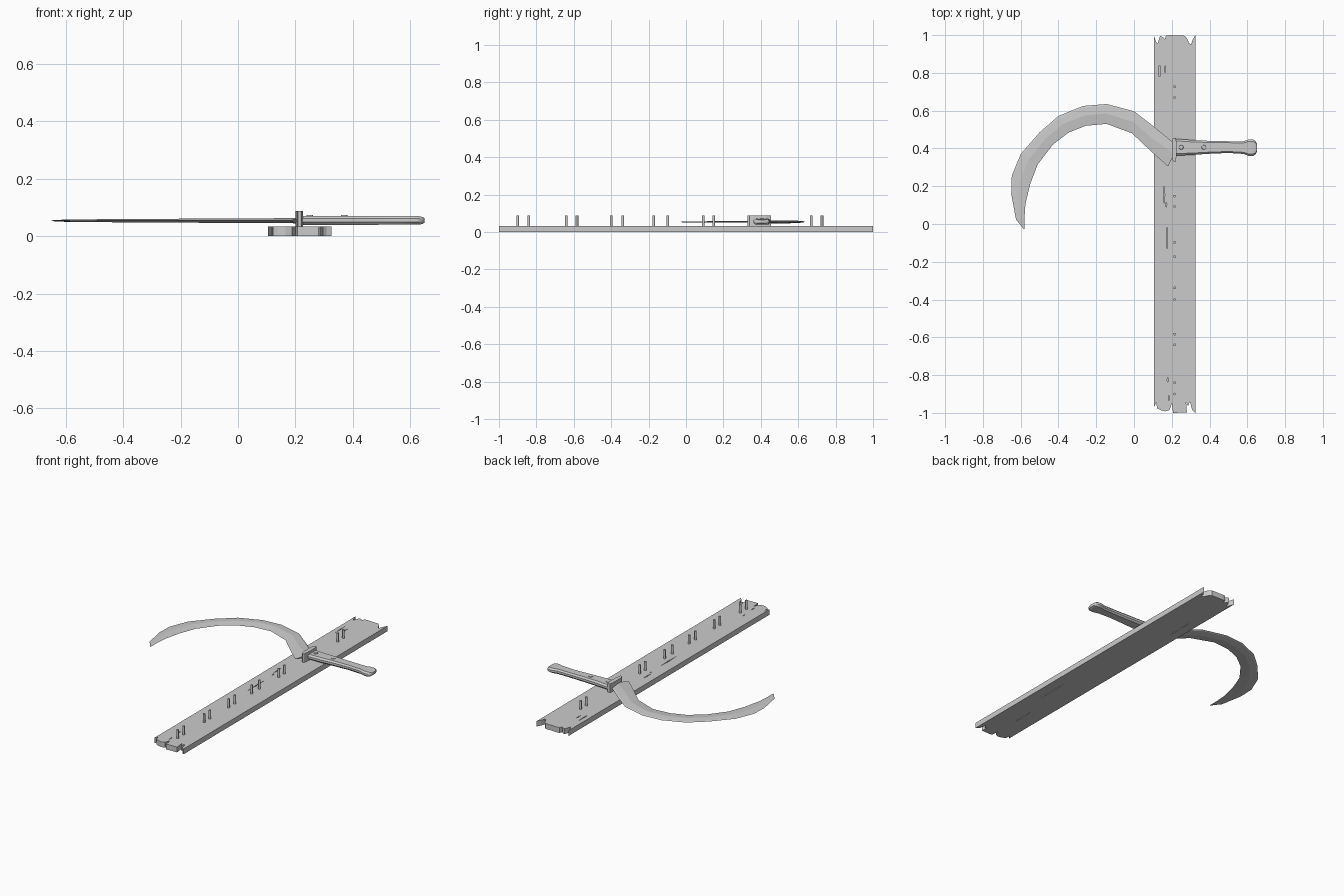
import bpy, bmesh, math
from mathutils import Vector

if "Cube" in bpy.data.objects:
    bpy.data.objects.remove(bpy.data.objects["Cube"])


def make(name, bm, smooth=False):
    bmesh.ops.recalc_face_normals(bm, faces=bm.faces)
    me = bpy.data.meshes.new(name)
    bm.to_mesh(me)
    bm.free()
    ob = bpy.data.objects.new(name, me)
    bpy.context.collection.objects.link(ob)
    if smooth:
        bpy.ops.object.select_all(action='DESELECT')
        ob.select_set(True)
        bpy.context.view_layer.objects.active = ob
        bpy.ops.object.shade_smooth_by_angle(angle=math.radians(35))
    return ob


def prism(bm, pts, z0, z1):
    """Extrude an outline of (x, y) points from z0 to z1."""
    f = bm.faces.new([bm.verts.new((x, y, z0)) for x, y in pts])
    r = bmesh.ops.extrude_face_region(bm, geom=[f])
    for v in r['geom']:
        if isinstance(v, bmesh.types.BMVert):
            v.co.z = z1


def loft(bm, rings):
    """Skin a list of equal-length closed rings and cap both ends."""
    vs = [[bm.verts.new(p) for p in r] for r in rings]
    n = len(vs[0])
    for a, b in zip(vs, vs[1:]):
        for i in range(n):
            bm.faces.new((a[i], a[(i + 1) % n], b[(i + 1) % n], b[i]))
    bm.faces.new(vs[0][::-1])
    bm.faces.new(vs[-1])


# plank with splintered ends
bm = bmesh.new()
top_end = [(.325, 1), (.31, .975), (.303, .95), (.292, .957), (.28, .985), (.265, .997), (.19, 1),
           (.17, .998), (.163, .978), (.153, .99), (.138, .995), (.124, .953), (.115, .97), (.105, 1)]
low_end = [(.105, -.97), (.118, -.945), (.122, -.975), (.14, -.985), (.165, -.992), (.188, -.985),
           (.2, -.95), (.207, -1), (.28, -.998), (.276, -.945), (.286, -.965), (.296, -.94),
           (.308, -.985), (.325, -1)]
prism(bm, top_end + low_end, 0, .033)
plank = make("plank", bm)

# grain cracks cut into both faces of the plank
bm = bmesh.new()
cracks = [(.135, .76, .86, 1), (.165, .80, .84, 1), (.16, .11, .20, 1), (.171, .09, .115, 1),
          (.175, -.16, .01, 1), (.178, -.84, -.81, 1), (.185, -.94, -.90, 1),
          (.16, .5, .68, 0), (.26, -.5, -.3, 0), (.2, -.8, -.66, 0)]
for x, a, b, top in cracks:
    m = (a + b) / 2
    z0, z1 = (.024, .05) if top else (-.02, .006)
    prism(bm, [(x, a), (x + .003, m), (x, b), (x - .003, m)], z0, z1)
cutter = make("crack_cutter", bm)
cutter.hide_render = True
cutter.hide_set(True)
mod = plank.modifiers.new("cracks", 'BOOLEAN')
mod.object = cutter
mod.solver = 'EXACT'

# pairs of pegs along the plank
for i, y in enumerate([-.9, -.84, -.64, -.583, -.4, -.338, -.173, -.097,
                       .093, .148, .335, .445, .67, .727]):
    bm = bmesh.new()
    bmesh.ops.create_cone(bm, cap_ends=True, segments=12, radius1=.007, radius2=.007, depth=.062)
    bmesh.ops.translate(bm, vec=(.215, y, .056), verts=bm.verts)
    make(f"peg_{i + 1}", bm, True)

# curved blade: outer and inner edge stations with a raised middle ridge
outer = [(.21, .43), (.10, .52), (.0, .597), (-.145, .635), (-.27, .625), (-.40, .572), (-.50, .485),
         (-.60, .37), (-.647, .255), (-.65, .16), (-.625, .025), (-.585, -.025)]
inner = [(.18, .305), (.09, .385), (-.01, .48), (-.145, .53), (-.255, .52), (-.345, .485), (-.43, .42),
         (-.51, .315), (-.55, .21), (-.575, .105), (-.58, .03), (-.58, -.028)]
bm = bmesh.new()
rings = []
for i, (o, n) in enumerate(zip(outer, inner)):
    o, n = Vector((*o, .054)), Vector((*n, .054))
    t = .009 * (1 - .07 * i)
    mid = o.lerp(n, .48)
    if i == 0:
        mid.x = .212
    spine = o.lerp(n, .08)
    up, dn = Vector((0, 0, t)), Vector((0, 0, -t))
    rings.append([o, spine + up * .5, mid + up, n, mid + dn, spine + dn * .5])
loft(bm, rings)
make("blade", bm)

# guard plate between blade and handle
bm = bmesh.new()
prism(bm, [(.2, .36), (.205, .337), (.22, .335), (.226, .365), (.226, .43), (.22, .455),
           (.205, .453), (.2, .43)], .032, .087)
make("guard", bm)

# handle: rounded cross-sections tapering to a swollen butt
bm = bmesh.new()
rings = []
for x, y0, y1, h in [(.215, .362, .452, .015), (.30, .365, .445, .016), (.40, .372, .440, .016),
                     (.50, .376, .438, .015), (.58, .371, .438, .015), (.605, .361, .447, .015),
                     (.63, .36, .447, .015), (.643, .368, .44, .012), (.65, .382, .425, .008)]:
    c, w = (y0 + y1) / 2, (y1 - y0) / 2
    half = [(-1, -.4), (-.75, -1), (.75, -1), (1, -.4), (1, .4), (.75, 1), (-.75, 1), (-1, .4)]
    rings.append([(x, c + w * a, .055 + h * b) for a, b in half])
loft(bm, rings)
make("handle", bm, True)

# rivets on the handle
for i, x in enumerate((.25, .37)):
    bm = bmesh.new()
    bmesh.ops.create_cone(bm, cap_ends=True, segments=10, radius1=.016, radius2=.011, depth=.012)
    bmesh.ops.translate(bm, vec=(x, .406, .068), verts=bm.verts)
    make(f"rivet_{i + 1}", bm)
